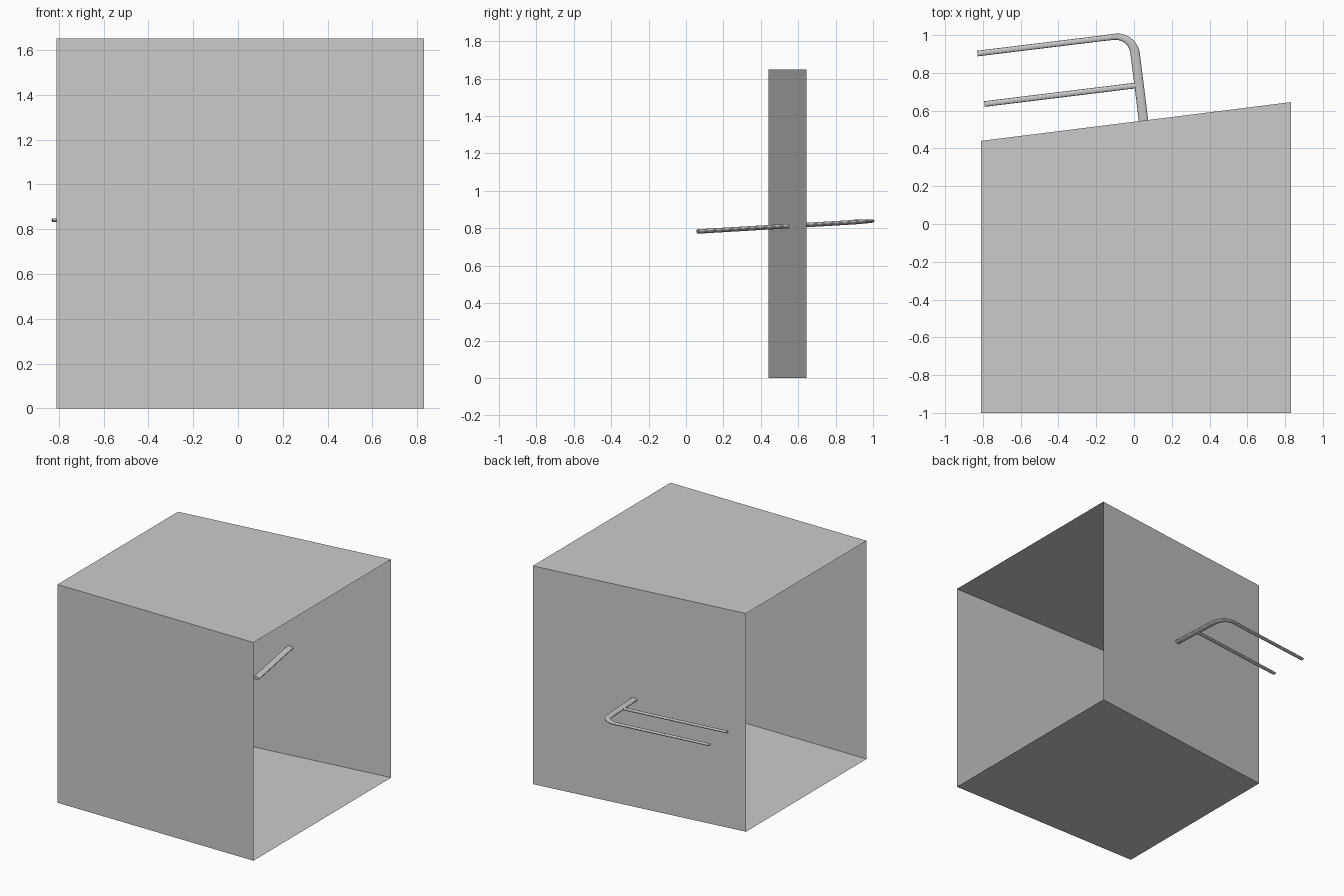
import bpy, bmesh
from math import sin, cos, pi
from mathutils import Vector

if "Cube" in bpy.data.objects:
    bpy.data.objects.remove(bpy.data.objects["Cube"])

L, R, F, BL, BR, H = -0.81, 0.83, -1.0, 0.44, 0.645, 1.65


def add_object(name, bm):
    bmesh.ops.recalc_face_normals(bm, faces=bm.faces)
    me = bpy.data.meshes.new(name)
    bm.to_mesh(me)
    bm.free()
    ob = bpy.data.objects.new(name, me)
    bpy.context.collection.objects.link(ob)
    return ob


def sheet(name, pts):
    bm = bmesh.new()
    bm.faces.new([bm.verts.new(p) for p in pts])
    return add_object(name, bm)


# Open-sided shell: floor, ceiling, front wall, slanted back wall
plan = [(L, F), (R, F), (R, BR), (L, BL)]
sheet("floor", [(x, y, 0) for x, y in reversed(plan)])
sheet("ceiling", [(x, y, H) for x, y in plan])
for name, (a, b) in {"front_wall": (plan[0], plan[1]), "back_wall": (plan[2], plan[3])}.items():
    sheet(name, [(*a, 0), (*b, 0), (*b, H), (*a, H)])

# Handle frame: T runs along the back wall, N out of it with a slight rise
O = Vector((0.05, 0.55, 0.812))
T = Vector((0.992, 0.124, 0.0))
N = Vector((-0.124, 0.992, 0.059))
UP = T.cross(N).normalized()


def tube(name, path, sides=16):
    """Flattened tube through (t, n, half width, half height) points."""
    bm = bmesh.new()
    pts = [O + T * p[0] + N * p[1] for p in path]
    rings = []
    for i, p in enumerate(pts):
        d = (pts[min(i + 1, len(pts) - 1)] - pts[max(i - 1, 0)]).normalized()
        side = d.cross(UP).normalized()
        w, h = path[i][2:]
        rings.append([bm.verts.new(p + side * w * cos(2 * pi * k / sides)
                                   + UP * h * sin(2 * pi * k / sides))
                      for k in range(sides)])
    for a, b in zip(rings, rings[1:]):
        for k in range(sides):
            j = (k + 1) % sides
            bm.faces.new((a[k], a[j], b[j], b[k]))
    bm.faces.new(rings[0])
    bm.faces.new(rings[-1])
    ob = add_object(name, bm)
    bpy.context.view_layer.objects.active = ob
    ob.select_set(True)
    bpy.ops.object.shade_smooth_by_angle()
    ob.select_set(False)


# Stem through the wall with a tapering bend at its outer end
stem = [(0, -0.494, 0.025, 0.012), (0, 0.2, 0.025, 0.012)]
for i in range(11):
    f = i / 10
    a = f * pi / 2
    stem.append((-0.1 + 0.1 * cos(a), 0.357 + 0.1 * sin(a),
                 0.025 - 0.009 * f, 0.012 - 0.003 * f))
stem.append((-0.165, 0.457, 0.015, 0.009))
tube("handle_stem", stem)

# Two parallel bars
tube("outer_bar", [(-0.155, 0.457, 0.015, 0.009), (-0.829, 0.459, 0.015, 0.008)])
tube("inner_bar", [(-0.005, 0.187, 0.015, 0.009), (-0.825, 0.189, 0.015, 0.008)])
